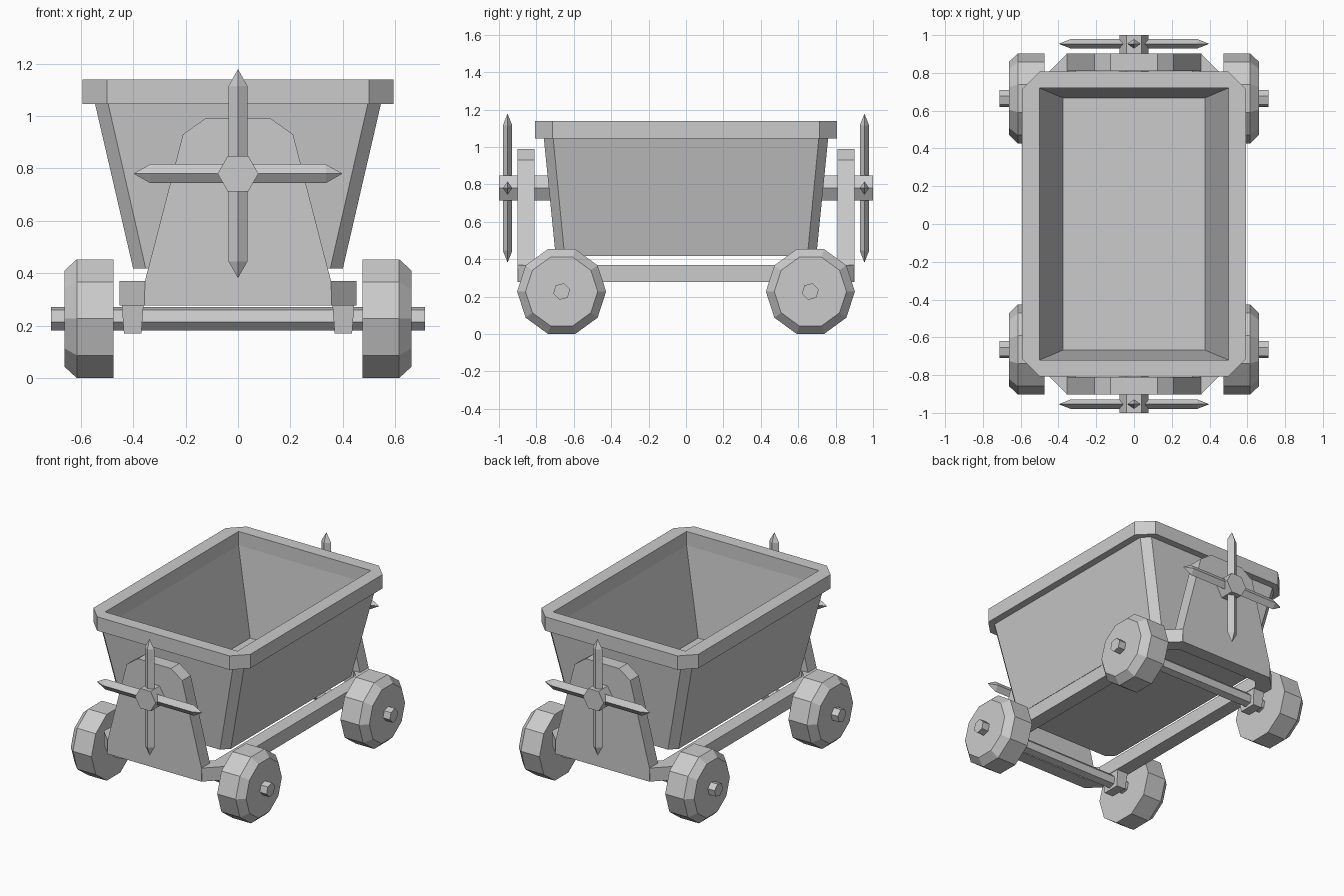
import bpy, bmesh
from math import cos, sin, radians, tau
from mathutils import Matrix

if "Cube" in bpy.data.objects:
    bpy.data.objects.remove(bpy.data.objects["Cube"])


def loft(name, loops, cyclic=False, move=Matrix()):
    """Skin a sequence of equal-length loops; cap the ends unless cyclic."""
    bm = bmesh.new()
    rows = [[bm.verts.new(move @ Matrix.Translation(p).translation) for p in loop] for loop in loops]
    n = len(rows[0])
    pairs = list(zip(rows, rows[1:])) + ([(rows[-1], rows[0])] if cyclic else [])
    for a, b in pairs:
        for i in range(n):
            j = (i + 1) % n
            bm.faces.new((a[i], a[j], b[j], b[i]))
    if not cyclic:
        bm.faces.new(rows[0])
        bm.faces.new(rows[-1])
    bmesh.ops.remove_doubles(bm, verts=bm.verts, dist=0.0005)
    bmesh.ops.recalc_face_normals(bm, faces=bm.faces)
    mesh = bpy.data.meshes.new(name)
    bm.to_mesh(mesh)
    bm.free()
    obj = bpy.data.objects.new(name, mesh)
    bpy.context.collection.objects.link(obj)
    return obj


def box_loop(hx, hy, c, z):
    """Rectangle with corners cut by c."""
    q = [(hx, hy - c), (hx - c, hy)]
    pts = q + [(-x, y) for x, y in q[::-1]]
    pts += [(-x, -y) for x, y in pts]
    return [(x, y, z) for x, y in pts]


def disc_x(x, r, n, turn=0.0):
    """Regular polygon facing along x."""
    return [(x, r * cos(tau * i / n + turn), r * sin(tau * i / n + turn)) for i in range(n)]


# Tub: tapered body, overhanging rim and hollow inside
loft("tub", [box_loop(*r) for r in (
    (0.40, 0.697, 0.048, 0.418), (0.545, 0.76, 0.05, 1.045),
    (0.593, 0.807, 0.093, 1.045), (0.593, 0.807, 0.093, 1.14),
    (0.50, 0.72, 0, 1.14), (0.50, 0.72, 0, 1.045), (0.375, 0.667, 0, 0.465))])

# Chassis ring
loft("chassis_frame", [box_loop(*r) for r in (
    (0.452, 0.90, 0.097, 0.278), (0.452, 0.90, 0.097, 0.37),
    (0.357, 0.81, 0.05, 0.37), (0.357, 0.81, 0.05, 0.278))], cyclic=True)

PLATE = [(-0.357, 0.278), (0.357, 0.278), (0.355, 0.37), (0.21, 0.93),
         (0.125, 0.99), (-0.125, 0.99), (-0.21, 0.93), (-0.355, 0.37)]

for s, end in ((-1, "front"), (1, "back")):
    # End plate carrying the tub pivot
    loft(end + "_plate", [[(x, s * y, z) for x, z in PLATE] for y in (0.81, 0.902)])

    # Pivot hub
    pivot = Matrix.Translation((0, 0, 0.78))
    loft(end + "_hub", [[(0.078 * cos(tau * i / 6), s * y, 0.078 * sin(tau * i / 6))
                         for i in range(6)] for y in (0.72, 1.0)], move=pivot)

    # Crossed handle bars: diamond section with pointed tips
    for k, kind in enumerate(("horizontal", "vertical")):
        move = Matrix.Translation((0, s * 0.954, 0.78)) @ Matrix.Rotation(radians(90 * k), 4, 'Y')
        loft(f"{end}_{kind}_handle",
             [[(x, 0.025 * f * cos(tau * i / 4), 0.036 * f * sin(tau * i / 4)) for i in range(4)]
              for x, f in ((-0.397, 0.02), (-0.335, 1), (0.335, 1), (0.397, 0.02))], move=move)

    # Axle
    hub = Matrix.Translation((0, s * 0.665, 0.227))
    loft(end + "_axle", [disc_x(x, 0.046, 6, radians(15)) for x in (-0.713, 0.713)], move=hub)

    for m, side in ((-1, "left"), (1, "right")):
        # Wheel, bevelled on the outer side
        loft(f"{end}_{side}_wheel", [disc_x(m * x, r, 10) for x, r in (
            (0.475, 0.238), (0.615, 0.238), (0.662, 0.193))], move=hub)
        # Tapered axle bracket under the frame
        loft(f"{end}_{side}_bracket", [box_loop(*r) for r in (
            (0.033, 0.06, 0, 0.17), (0.042, 0.075, 0, 0.285))],
            move=Matrix.Translation((m * 0.402, s * 0.665, 0)))
